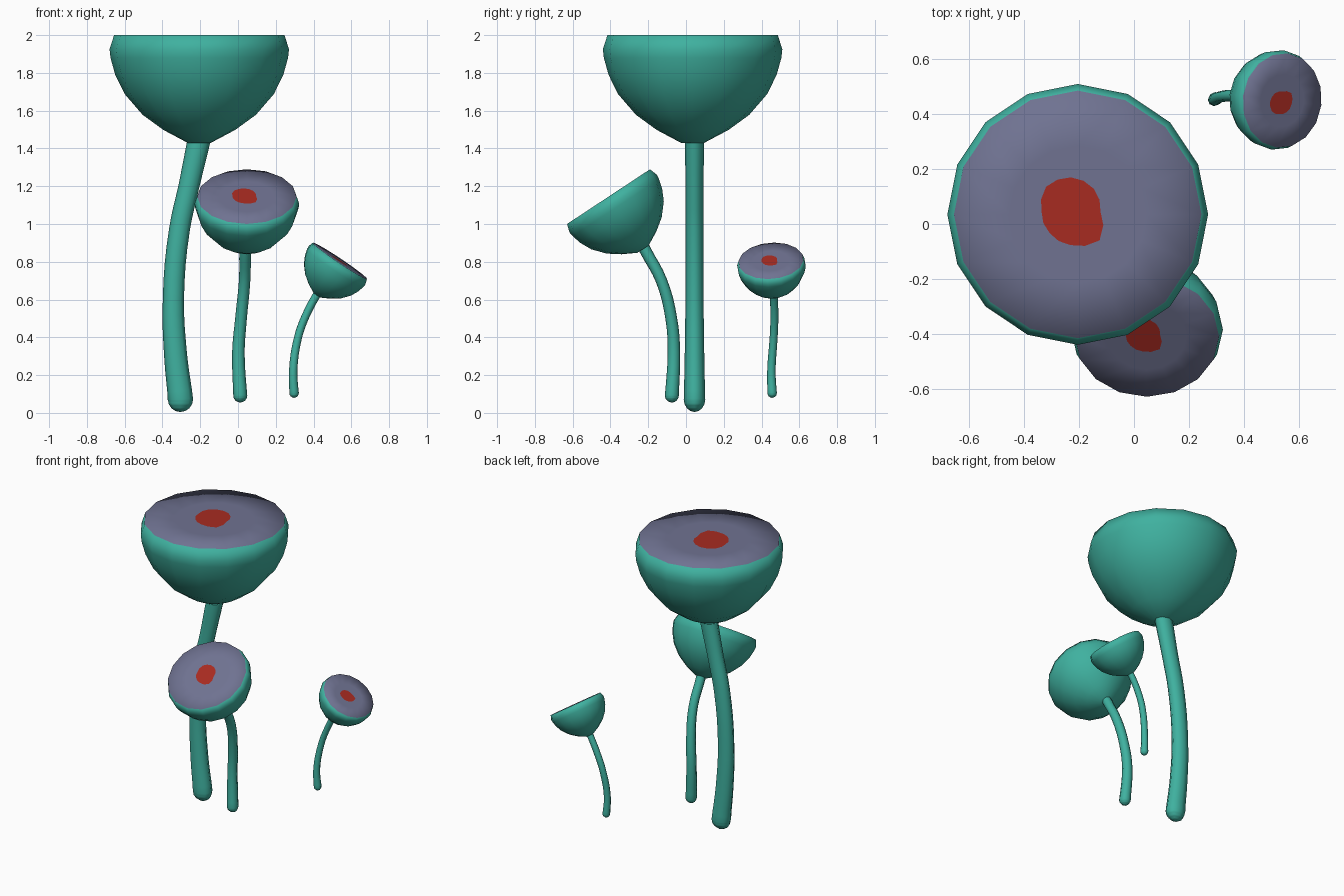
import bpy, bmesh
from math import sin, cos, pi, radians
from mathutils import Matrix, Vector, Euler

old = bpy.data.objects.get("Cube")
if old:
    bpy.data.objects.remove(old, do_unlink=True)


def make_material(name, rgb):
    mat = bpy.data.materials.new(name)
    mat.use_nodes = True
    mat.diffuse_color = (*rgb, 1)
    mat.node_tree.nodes["Principled BSDF"].inputs["Base Color"].default_value = (*rgb, 1)
    return mat


GREEN = make_material("sea green", (0.05, 0.44, 0.35))
SLATE = make_material("slate violet", (0.16, 0.17, 0.285))
RED = make_material("brick red", (0.39, 0.024, 0.015))

SIDES = 16
# Cap outline as (radius, height below the rim), from stem to rim
OUTLINE = [(0.062, -0.57), (0.19, -0.502), (0.30, -0.422), (0.395, -0.312),
           (0.445, -0.21), (0.47, -0.12), (0.475, -0.075), (0.451, 0)]
DISC_RING = 0.25
# Uneven blob in the middle of the disc: radius every 45 degrees
BLOB = [0.108, 0.118, 0.125, 0.128, 0.107, 0.11, 0.122, 0.148]
BLOB_CENTRE = Vector((-0.025, 0.01, 0))


def build_cap(name, centre, scale, tilt, turn):
    bm = bmesh.new()

    def ring(radius, z, offset=Vector()):
        verts = []
        for i in range(SIDES):
            a = 2 * pi * i / SIDES
            r = radius(i) if callable(radius) else radius
            verts.append(bm.verts.new(Vector((r * cos(a), r * sin(a), z)) + offset))
        return verts

    def blob_radius(i):
        return (BLOB[i // 2] + BLOB[(i + 1) // 2 % len(BLOB)]) / 2

    rings = [ring(r, z) for r, z in OUTLINE]
    rings.append(ring(DISC_RING, 0))
    rings.append(ring(blob_radius, 0, BLOB_CENTRE))
    bm.faces.new(reversed(rings[0]))
    for k in range(len(rings) - 1):
        low, high = rings[k], rings[k + 1]
        for i in range(SIDES):
            j = (i + 1) % SIDES
            face = bm.faces.new((low[i], low[j], high[j], high[i]))
            face.material_index = 1 if k >= len(OUTLINE) - 1 else 0
    middle = bm.verts.new(BLOB_CENTRE)
    for i in range(SIDES):
        face = bm.faces.new((rings[-1][i], rings[-1][(i + 1) % SIDES], middle))
        face.material_index = 2
    for face in bm.faces:
        face.smooth = True

    turned = Euler((radians(tilt), 0, radians(turn))).to_matrix().to_4x4()
    bm.transform(Matrix.Translation(centre) @ turned @ Matrix.Scale(scale, 4))
    mesh = bpy.data.meshes.new(name)
    bm.to_mesh(mesh)
    bm.free()
    for mat in (GREEN, SLATE, RED):
        mesh.materials.append(mat)
    obj = bpy.data.objects.new(name, mesh)
    bpy.context.collection.objects.link(obj)


def build_stem(name, points, squash=1.0):
    # Tapered tube through (x, y, z, radius) points with a rounded foot
    x, y, z, r = points[0]
    foot = [(x, y, z + r * (1 - cos(a)), max(r * sin(a), 0.002))
            for a in (0, pi / 8, pi / 4, 3 * pi / 8)]
    path = foot + [(x, y, z + r, r)] + points[1:]
    curve = bpy.data.curves.new(name, "CURVE")
    curve.dimensions = "3D"
    curve.bevel_depth = 1
    curve.bevel_resolution = 2
    curve.resolution_u = 4
    curve.use_fill_caps = True
    spline = curve.splines.new("BEZIER")
    spline.bezier_points.add(len(path) - 1)
    for bp, (px, py, pz, pr) in zip(spline.bezier_points, path):
        bp.co = (px, py - y, pz)
        bp.radius = pr
        bp.handle_left_type = bp.handle_right_type = "AUTO"
    curve.materials.append(GREEN)
    obj = bpy.data.objects.new(name, curve)
    obj.location.y = y
    obj.scale.y = squash
    bpy.context.collection.objects.link(obj)


# Tall mushroom with a level cap
build_cap("tall_cap", (-0.205, 0.035, 2.0), 1.0, 0, 0)
build_stem("tall_stem", [(-0.305, 0.045, 0.005, 0.067), (-0.33, 0.045, 0.3, 0.061),
                         (-0.342, 0.045, 0.6, 0.056), (-0.31, 0.045, 0.97, 0.055),
                         (-0.26, 0.045, 1.2, 0.055), (-0.205, 0.045, 1.45, 0.061)], 0.85)

# Middle mushroom, cap leaning to the front
build_cap("middle_cap", (0.047, -0.41, 1.145), 0.583, 33.4, 0)
build_stem("middle_stem", [(0.012, -0.075, 0.055, 0.037), (0.002, -0.064, 0.32, 0.033),
                           (0.016, -0.078, 0.5, 0.031), (0.035, -0.13, 0.7, 0.03),
                           (0.038, -0.215, 0.86, 0.031), (0.04, -0.24, 0.91, 0.031)])

# Small mushroom, cap leaning to the left
build_cap("small_cap", (0.54, 0.45, 0.805), 0.384, 34, 83)
build_stem("small_stem", [(0.297, 0.456, 0.08, 0.025), (0.292, 0.452, 0.22, 0.022),
                          (0.318, 0.464, 0.4, 0.021), (0.357, 0.468, 0.51, 0.021),
                          (0.42, 0.464, 0.63, 0.021), (0.44, 0.462, 0.66, 0.021)])
